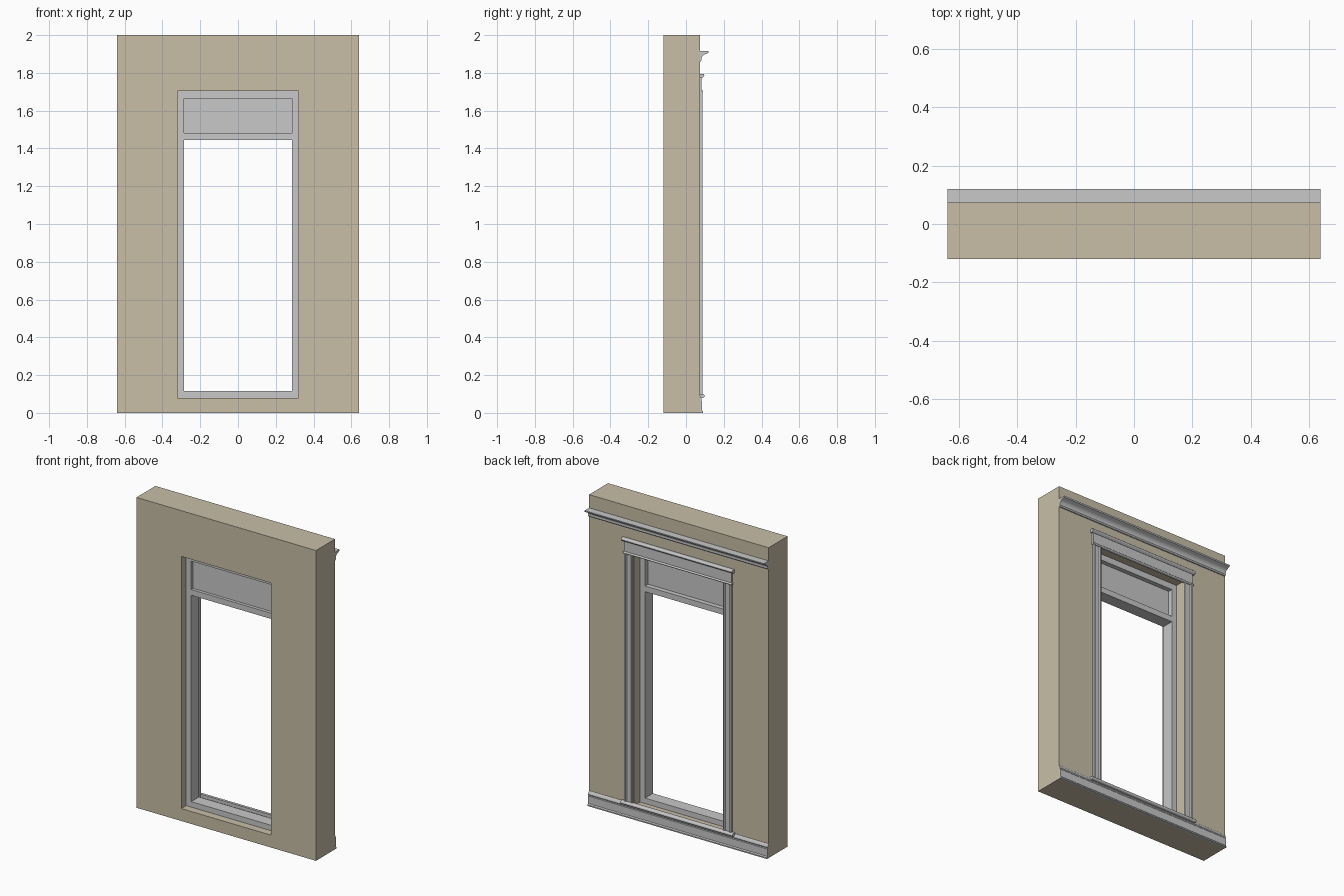
import bpy, bmesh, math
from mathutils import Vector

cube = bpy.data.objects.get("Cube")
if cube:
    bpy.data.objects.remove(cube, do_unlink=True)


def material(name, rgb):
    m = bpy.data.materials.new(name)
    m.use_nodes = True
    m.diffuse_color = (*rgb, 1)
    m.node_tree.nodes["Principled BSDF"].inputs["Base Color"].default_value = (*rgb, 1)
    return m


TAN = material("tan plaster", (0.58, 0.52, 0.39))
GREY = material("light grey paint", (0.58, 0.58, 0.58))


def finish(name, bm, mat, smooth=False):
    bmesh.ops.recalc_face_normals(bm, faces=bm.faces)
    mesh = bpy.data.meshes.new(name)
    bm.to_mesh(mesh)
    bm.free()
    mesh.materials.append(mat)
    ob = bpy.data.objects.new(name, mesh)
    bpy.context.collection.objects.link(ob)
    if smooth:
        bpy.ops.object.select_all(action='DESELECT')
        ob.select_set(True)
        bpy.context.view_layer.objects.active = ob
        bpy.ops.object.shade_smooth_by_angle(angle=math.radians(35))
    return ob


def ring(name, outer, inner, y0, y1, mat):
    """Rectangular surround; outer and inner are (half width, bottom, top)."""
    bm = bmesh.new()
    loops = []
    for (w, lo, hi), y in ((outer, y0), (inner, y0), (inner, y1), (outer, y1)):
        loops.append([bm.verts.new((x, y, z))
                      for x, z in ((-w, lo), (w, lo), (w, hi), (-w, hi))])
    for a, b in zip(loops, loops[1:] + loops[:1]):
        for i in range(4):
            j = (i + 1) % 4
            bm.faces.new((a[i], a[j], b[j], b[i]))
    return finish(name, bm, mat)


def sweep(name, profile, place, start, length, mat, smooth=True):
    """Extrude a closed profile; place maps (u, v, distance) to a point."""
    bm = bmesh.new()
    face = bm.faces.new([bm.verts.new(place(u, v, start)) for u, v in profile])
    new = bmesh.ops.extrude_face_region(bm, geom=[face])["geom"]
    step = Vector(place(0, 0, length)) - Vector(place(0, 0, 0))
    bmesh.ops.translate(bm, vec=step,
                        verts=[g for g in new if isinstance(g, bmesh.types.BMVert)])
    return finish(name, bm, mat, smooth)


def along_x(name, profile, half, smooth=True):
    return sweep(name, profile, lambda u, v, d: (d, u, v), -half, 2 * half, GREY, smooth)


def arc(cy, cz, r, a0, a1, n=6):
    return [(cy + r * math.cos(math.radians(a0 + (a1 - a0) * i / n)),
             cz + r * math.sin(math.radians(a0 + (a1 - a0) * i / n))) for i in range(n + 1)]


def rect(y0, y1, z0, z1):
    return [(y0, z0), (y1, z0), (y1, z1), (y0, z1)]


FRONT, BACK = -0.12, 0.073   # wall faces
OPEN = (0.32, 0.08, 1.705)   # wall opening

# Wall and window frame
ring("wall", (0.64, 0, 2), OPEN, FRONT, BACK, TAN)
ring("window_frame", OPEN, (0.285, 0.115, 1.665), -0.07, 0.01, GREY)
along_x("transom_bar", rect(-0.07, 0.01, 1.445, 1.482), 0.285, False)
along_x("transom_panel", rect(-0.05, -0.02, 1.482, 1.665), 0.285, False)

# Side casings with raised edges
for side, word in ((1, "left"), (-1, "right")):
    section = [(0.322, BACK), (0.322, 0.083), (0.330, 0.086), (0.336, 0.080),
               (0.366, 0.080), (0.370, 0.088), (0.382, 0.088), (0.382, BACK)]
    sweep(word + "_casing", section,
          lambda u, v, d, s=side: (s * u, v, d), 0.1, 1.6, GREY, False)

# Head casing: bead, fascia and cap
along_x("head_bead", [(BACK, 1.695)] + arc(0.084, 1.7015, 0.0065, -90, 90) + [(BACK, 1.708)], 0.388)
along_x("head_fascia", rect(BACK, 0.083, 1.708, 1.775), 0.384, False)
along_x("head_cap", [(BACK, 1.772), (0.084, 1.772)]
        + arc(0.089, 1.787, 0.008, -60, 90) + [(BACK, 1.795)], 0.396)

# Rounded sill
along_x("window_sill", [(BACK, 0.08)] + arc(0.088, 0.09, 0.01, -90, 90, 8) + [(BACK, 0.1)], 0.4)

# Baseboard with foot and moulded top
along_x("baseboard", [(BACK, 0), (0.09, 0), (0.09, 0.008), (0.084, 0.014), (0.084, 0.062),
                      (0.081, 0.066), (0.083, 0.072), (0.080, 0.080), (0.076, 0.088),
                      (BACK, 0.092)], 0.64)

# Cornice: lip, cove and lower bead
along_x("cornice", [(BACK, 1.915), (0.12, 1.915), (0.118, 1.906), (0.111, 1.903)]
        + arc(0.113, 1.868, 0.033, 105, 165, 6)
        + [(0.083, 1.868), (0.078, 1.860), (BACK, 1.858)], 0.64)
